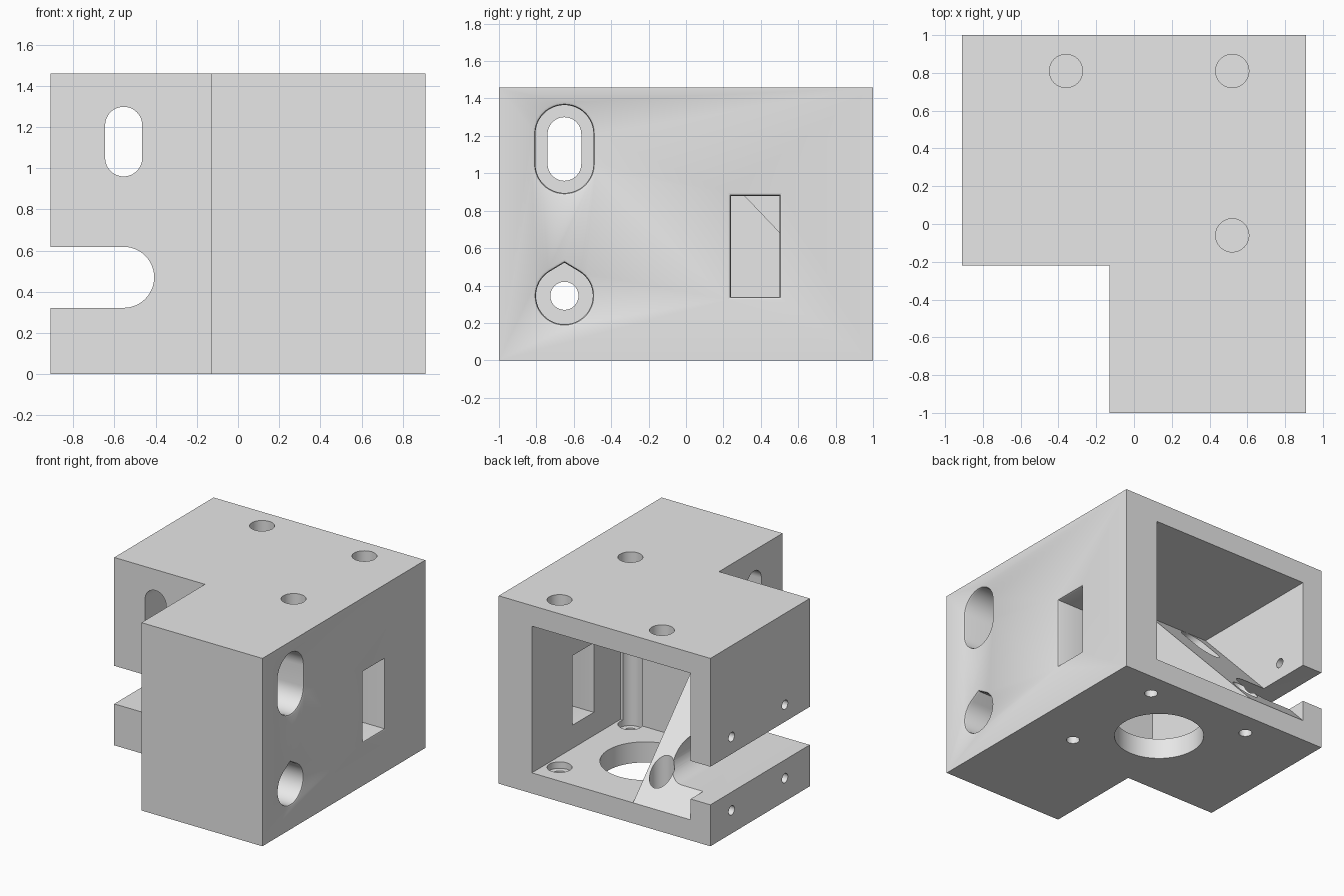
import bpy, bmesh, math

cube = bpy.data.objects.get("Cube")
if cube:
    bpy.data.objects.remove(cube, do_unlink=True)

# One grey material
grey = bpy.data.materials.new("light grey plastic")
grey.use_nodes = True
GREY = (0.8, 0.8, 0.8, 1)
grey.diffuse_color = GREY
grey.node_tree.nodes["Principled BSDF"].inputs["Base Color"].default_value = GREY


# Profiles, each a list of 2D points
def rect(a0, a1, b0, b1):
    return [(a0, b0), (a1, b0), (a1, b1), (a0, b1)]


def arc(a, b, r, start, end, n=24):
    angles = [math.radians(start + (end - start) * i / n) for i in range(n + 1)]
    return [(a + r * math.cos(t), b + r * math.sin(t)) for t in angles]


def circle(a, b, r, n=48):
    return arc(a, b, r, 0, 360, n)[:-1]


def capsule(a, b0, b1, r):
    return arc(a, b1, r, 0, 180) + arc(a, b0, r, 180, 360)


def teardrop(a, b, r):
    half = 31
    tip = (a, b + r / math.cos(math.radians(half)))
    return arc(a, b, r, 90 + half, 450 - half, 40) + [tip]


# Solid lofted through profiles placed along an axis
def loft(name, axis, sections):
    place = {"x": lambda t, a, b: (t, a, b),
             "y": lambda t, a, b: (a, t, b),
             "z": lambda t, a, b: (a, b, t)}[axis]
    bm = bmesh.new()
    rings = [[bm.verts.new(place(t, a, b)) for a, b in pts] for t, pts in sections]
    bm.faces.new(rings[0])
    bm.faces.new(rings[-1])
    for low, high in zip(rings, rings[1:]):
        for i in range(len(low)):
            j = (i + 1) % len(low)
            bm.faces.new((low[i], low[j], high[j], high[i]))
    bmesh.ops.recalc_face_normals(bm, faces=bm.faces)
    mesh = bpy.data.meshes.new(name)
    bm.to_mesh(mesh)
    bm.free()
    obj = bpy.data.objects.new(name, mesh)
    bpy.context.scene.collection.objects.link(obj)
    return obj


cutters = []


def cut(name, axis, profile, lo, hi):
    cutters.append(loft(name, axis, [(lo, profile), (hi, profile)]))


# Opening in the right side with a softened rim
def rimmed_cut(name, make, lo):
    soft = 0.016
    cutters.append(loft(name, "x", [
        (lo, make(0)), (RIGHT - soft, make(0)), (RIGHT - soft * 0.3, make(soft * 0.3)),
        (RIGHT, make(soft)), (RIGHT + 0.1, make(soft))]))


# L-shaped block
RIGHT, TOP = 0.91, 1.46
FLOOR, CEILING, INNER = 0.16, 1.30, -0.086
outline = [(-RIGHT, -0.22), (-0.13, -0.22), (-0.13, -1), (RIGHT, -1), (RIGHT, 1), (-RIGHT, 1)]
body = loft("housing", "z", [(0, outline), (TOP, outline)])
body.data.materials.append(grey)

# Cavity open at the back, leaving a sloped wedge on one side
cut("cavity", "y", rect(-0.245, 0.625, FLOOR, CEILING), INNER, 1.1)
slope = [(1.1, FLOOR), (1, FLOOR), (INNER, CEILING), (1.1, CEILING)]
cut("cavity_over_wedge", "x", slope, -0.74, 0)

# Open slot and oblong hole running front to back
slot = [(-1.1, 0.322)] + arc(-0.555, 0.47, 0.148, -90, 90) + [(-1.1, 0.618)]
cut("side_slot", "y", slot, -0.5, 1.1)
cut("front_oblong", "y", capsule(-0.555, 1.05, 1.208, 0.09), -0.5, 1.1)

# Round floor opening
cut("floor_opening", "z", circle(0.085, 0.38, 0.319, 64), -0.1, FLOOR + 0.1)

# Vertical screw holes: blind from the top, counterbored in the floor
for x, y in ((-0.36, 0.81), (0.52, 0.81), (0.52, -0.06)):
    cut("top_hole", "z", circle(x, y, 0.088), CEILING + 0.015, TOP + 0.1)
    cut("counterbore", "z", circle(x, y, 0.088), 0.11, CEILING - 0.01)
    cut("screw_hole", "z", circle(x, y, 0.047, 24), -0.1, 0.2)

# Small fixing holes in the slotted side
for y in (0.085, 0.74):
    for z in (0.18, 0.75):
        cut("fixing_hole", "x", circle(y, z, 0.036, 20), -1.1, -0.5)

# Window, and the deep mounting recesses with through holes
rimmed_cut("window", lambda d: rect(0.24 - d, 0.5 + d, 0.34 - d, 0.88 + d), 0.5)
rimmed_cut("upper_recess", lambda d: capsule(-0.65, 1.05, 1.21, 0.155 + d), 0.04)
rimmed_cut("lower_recess", lambda d: teardrop(-0.65, 0.345, 0.152 + d), 0.04)
cut("upper_through_slot", "x", capsule(-0.65, 1.05, 1.21, 0.09), -0.3, 0.5)
cut("lower_through_hole", "x", circle(-0.65, 0.345, 0.075), -0.3, 0.5)

# Carve the block, then drop the cutters
for c in cutters:
    c.hide_render = True
    mod = body.modifiers.new(c.name, "BOOLEAN")
    mod.operation = "DIFFERENCE"
    mod.solver = "EXACT"
    mod.object = c
bpy.context.view_layer.update()
evaluated = body.evaluated_get(bpy.context.evaluated_depsgraph_get())
carved = bpy.data.meshes.new_from_object(evaluated)
body.modifiers.clear()
body.data = carved
carved.materials.clear()
carved.materials.append(grey)
for poly in carved.polygons:
    poly.material_index = 0
for c in cutters:
    bpy.data.objects.remove(c, do_unlink=True)

# Smooth round walls, sharp edges
bpy.ops.object.select_all(action="DESELECT")
body.select_set(True)
bpy.context.view_layer.objects.active = body
bpy.ops.object.shade_smooth_by_angle(angle=math.radians(25))
